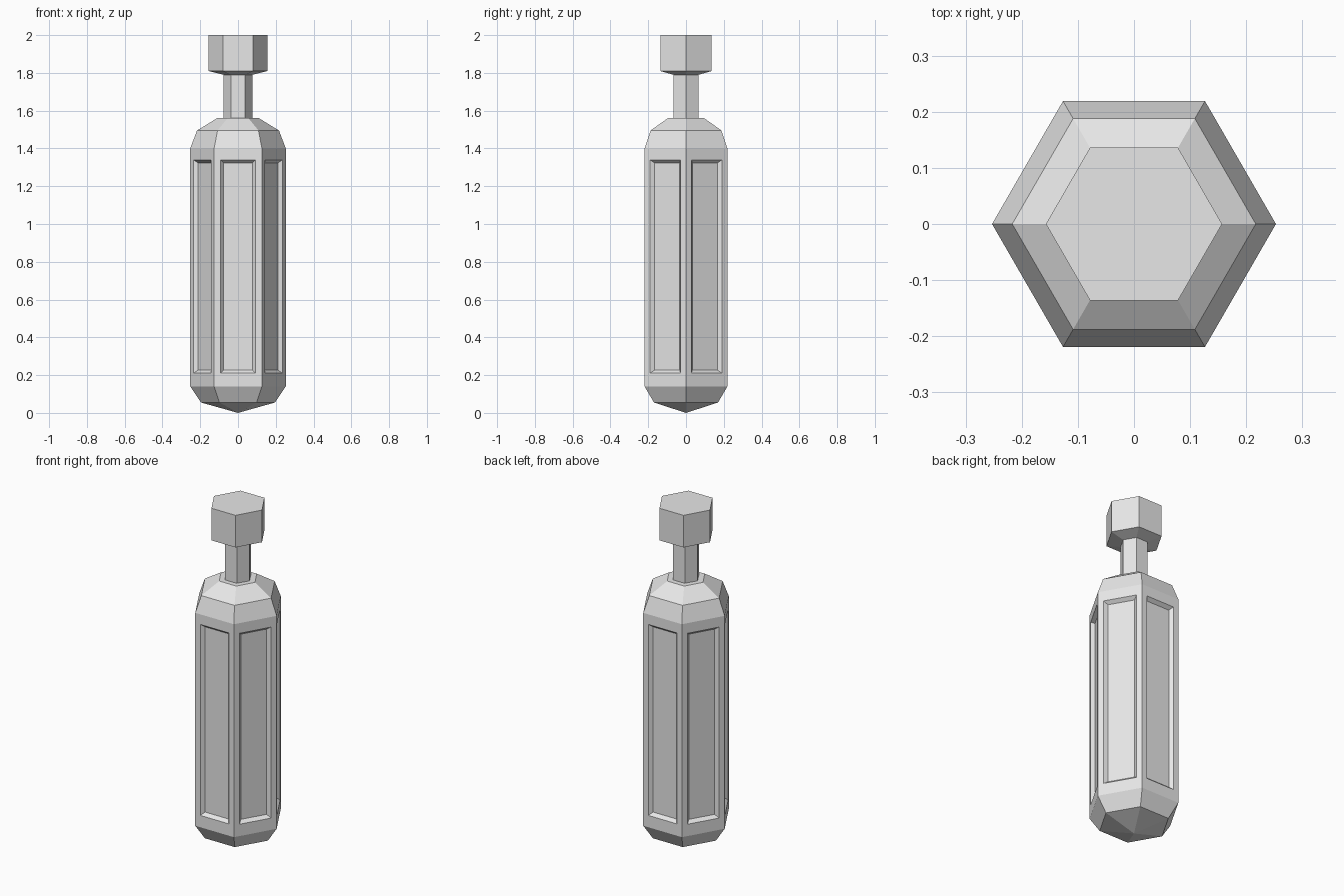
import bpy, bmesh
from math import cos, sin, pi

cube = bpy.data.objects.get("Cube")
if cube:
    bpy.data.objects.remove(cube, do_unlink=True)

SIDES = 6

grey = bpy.data.materials.new("plain_grey")
grey.use_nodes = True
colour = (0.8, 0.8, 0.8, 1)
grey.diffuse_color = colour
grey.node_tree.nodes["Principled BSDF"].inputs["Base Color"].default_value = colour


def hex_lathe(profile):
    """Sweep (radius, z) points around z; a zero radius becomes a single tip."""
    bm = bmesh.new()
    rings = []
    for r, z in profile:
        count = SIDES if r else 1
        rings.append([bm.verts.new((r * cos(2 * pi * i / SIDES), r * sin(2 * pi * i / SIDES), z))
                      for i in range(count)])
    for low, high in zip(rings, rings[1:]):
        for i in range(SIDES):
            j = (i + 1) % SIDES
            corners = [low[i % len(low)], low[j % len(low)], high[j % len(high)], high[i % len(high)]]
            bm.faces.new(list(dict.fromkeys(corners)))
    bm.normal_update()
    return bm


def finish(name, bm):
    mesh = bpy.data.meshes.new(name)
    bm.to_mesh(mesh)
    bm.free()
    mesh.materials.append(grey)
    bpy.context.collection.objects.link(bpy.data.objects.new(name, mesh))


# Bottle body with pointed base and faceted shoulders
body = hex_lathe([(0, 0), (0.196, 0.055), (0.253, 0.14), (0.253, 1.40),
                  (0.217, 1.495), (0.111, 1.56), (0.076, 1.56)])

# Sunken panel with sloped edges on each tall side
panels = [f for f in body.faces if f.calc_center_median().z > 0.5 and abs(f.normal.z) < 0.01]
bmesh.ops.inset_individual(body, faces=panels, thickness=0.047)
for f in panels:
    for v in f.verts:
        v.co.z = 1.34 if v.co.z > 0.7 else 0.21
bmesh.ops.inset_individual(body, faces=panels, thickness=0.024, depth=-0.02)
finish("bottle_body", body)

# Neck
finish("neck", hex_lathe([(0.076, 1.56), (0.076, 1.79)]))

# Stopper with a shallow tapered underside
finish("stopper", hex_lathe([(0.076, 1.79), (0.157, 1.81), (0.157, 2.0), (0, 2.0)]))
